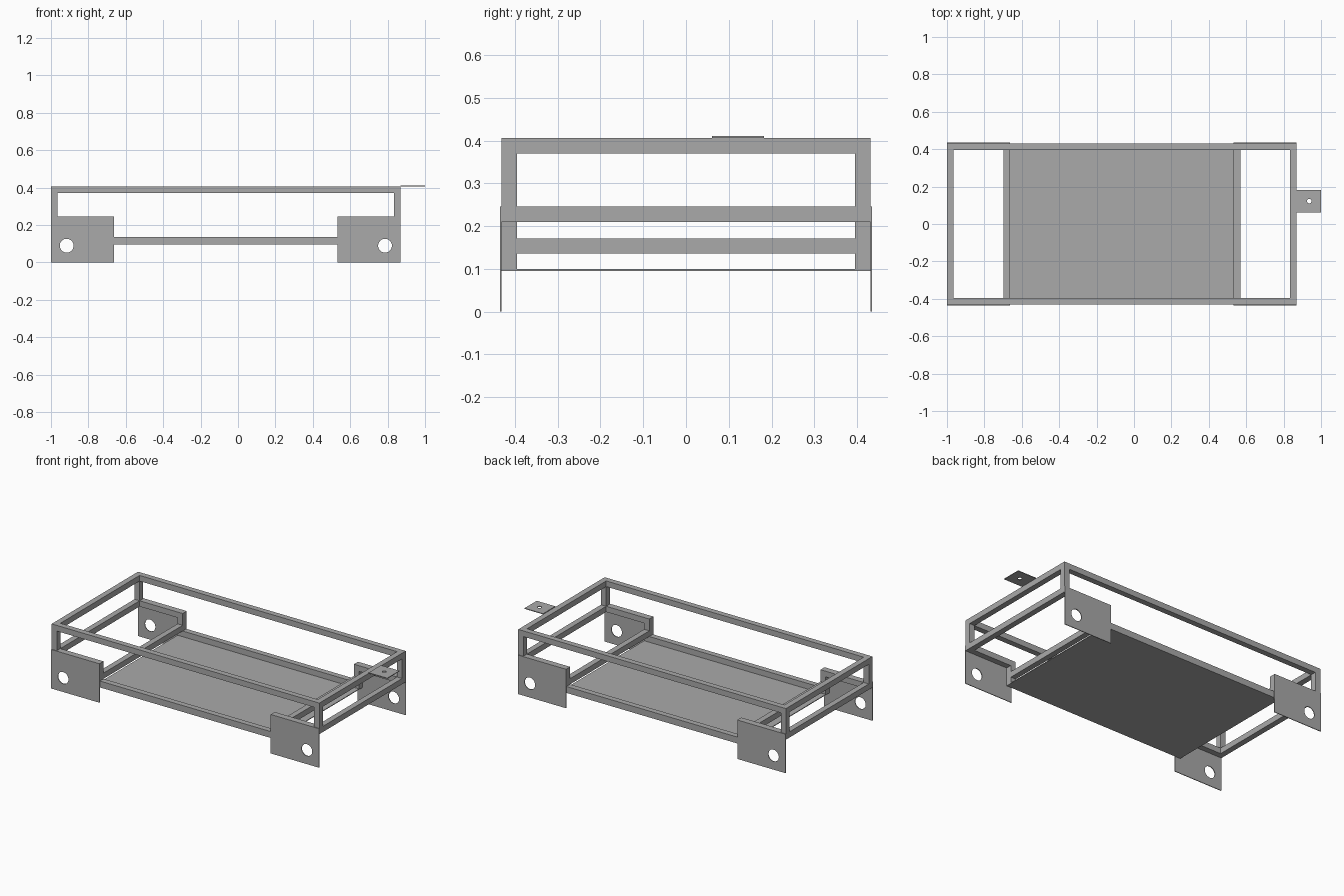
import bpy
import bmesh
from math import cos, sin, tau
from mathutils import Vector

if "Cube" in bpy.data.objects:
    bpy.data.objects.remove(bpy.data.objects["Cube"], do_unlink=True)

steel = bpy.data.materials.new("steel grey")
steel.use_nodes = True
steel.diffuse_color = (0.4, 0.4, 0.4, 1)
steel.node_tree.nodes["Principled BSDF"].inputs["Base Color"].default_value = steel.diffuse_color

MID = -0.065      # x centre of the frame
HALF_L = 0.935    # half length of the frame
HALF_W = 0.431    # half width of the frame
POST_X = 0.634    # outer face of the tray posts, from MID
BAR = 0.036       # bar thickness
SHEET = 0.0045    # sheet thickness
TRAY_Z, SHELF_Z, TOP_Z = 0.0995, 0.21, 0.37


def add_object(name, bm):
    bmesh.ops.recalc_face_normals(bm, faces=bm.faces)
    mesh = bpy.data.meshes.new(name)
    bm.to_mesh(mesh)
    bm.free()
    mesh.materials.append(steel)
    bpy.context.collection.objects.link(bpy.data.objects.new(name, mesh))


def box(name, low, high):
    """Box between two corners, x measured from the frame centre."""
    low, high = Vector(low), Vector(high)
    bm = bmesh.new()
    bmesh.ops.create_cube(bm, size=1)
    for v in bm.verts:
        v.co = (low + high) / 2 + v.co * (high - low)
        v.co.x += MID
    add_object(name, bm)


def holed_sheet(name, corners, centre, radius, place, thickness):
    """Thin rectangle with a round hole; place maps flat (u, v) to 3D."""
    (u0, v0), (u1, v1) = corners
    outline = [(u0, v0), (u1, v0), (u1, v1), (u0, v1)]
    hole = [(centre[0] + radius * cos(tau * i / 32),
             centre[1] + radius * sin(tau * i / 32)) for i in range(32)]
    bm = bmesh.new()
    for loop in (outline, hole):
        verts = [bm.verts.new(place(u, v)) for u, v in loop]
        for a, b in zip(verts, verts[1:] + verts[:1]):
            bm.edges.new((a, b))
    bmesh.ops.triangle_fill(bm, edges=bm.edges[:], use_beauty=True)
    extruded = bmesh.ops.extrude_face_region(bm, geom=bm.faces[:], use_keep_orig=True)
    moved = [g for g in extruded["geom"] if isinstance(g, bmesh.types.BMVert)]
    bmesh.ops.translate(bm, verts=moved, vec=thickness)
    add_object(name, bm)


def span(sign, a, b):
    """Sorted pair of mirrored coordinates."""
    return sorted((sign * a, sign * b))


INNER_W = HALF_W - BAR
INNER_L = HALF_L - BAR

# Long rails of the top frame and of the tray
for side, sy in (("left_side", 1), ("right_side", -1)):
    y0, y1 = span(sy, INNER_W, HALF_W)
    if sy > 0:
        side = "back"
    else:
        side = "front"
    box(f"top_rail_{side}", (-HALF_L, y0, TOP_Z), (HALF_L, y1, TOP_Z + BAR))
    box(f"tray_rail_{side}", (-POST_X, y0, TRAY_Z), (POST_X, y1, TRAY_Z + BAR))

for end, sx in (("left", 1), ("right", -1)):
    ex0, ex1 = span(sx, INNER_L, HALF_L)
    px0, px1 = span(sx, POST_X - BAR, POST_X)
    sx0, sx1 = span(sx, POST_X - BAR, INNER_L)

    # Bars across each end
    for name, z in (("top_end_bar", TOP_Z), ("shelf_end_bar", SHELF_Z)):
        box(f"{name}_{end}", (ex0, -INNER_W, z), (ex1, INNER_W, z + BAR))
    cross_z = TRAY_Z + BAR
    box(f"tray_cross_bar_{end}", (px0, -INNER_W, cross_z), (px1, INNER_W, cross_z + BAR))

    for side, sy in (("back", 1), ("front", -1)):
        y0, y1 = span(sy, INNER_W, HALF_W)
        # Corner post, short shelf rail and tray post
        box(f"corner_post_{side}_{end}", (ex0, y0, SHELF_Z), (ex1, y1, TOP_Z))
        box(f"shelf_rail_{side}_{end}", (sx0, y0, SHELF_Z), (sx1, y1, SHELF_Z + BAR))
        box(f"tray_post_{side}_{end}", (px0, y0, cross_z), (px1, y1, SHELF_Z))
        # Wheel mounting plate
        holed_sheet(f"axle_plate_{side}_{end}",
                    ((sx * (POST_X - BAR), 0), (sx * HALF_L, SHELF_Z + BAR)),
                    (sx * 0.851, 0.089), 0.037,
                    lambda u, v: (MID + u, sy * HALF_W, v), (0, sy * SHEET, 0))

# Tray floor
box("tray_floor", (-POST_X, -HALF_W, TRAY_Z - SHEET), (POST_X, HALF_W, TRAY_Z))

# Hitch tab on the left end
holed_sheet("hitch_tab", ((MID + HALF_L, 0.061), (1, 0.183)), (0.937, 0.122), 0.012,
            lambda u, v: (u, v, TOP_Z + BAR), (0, 0, SHEET))
